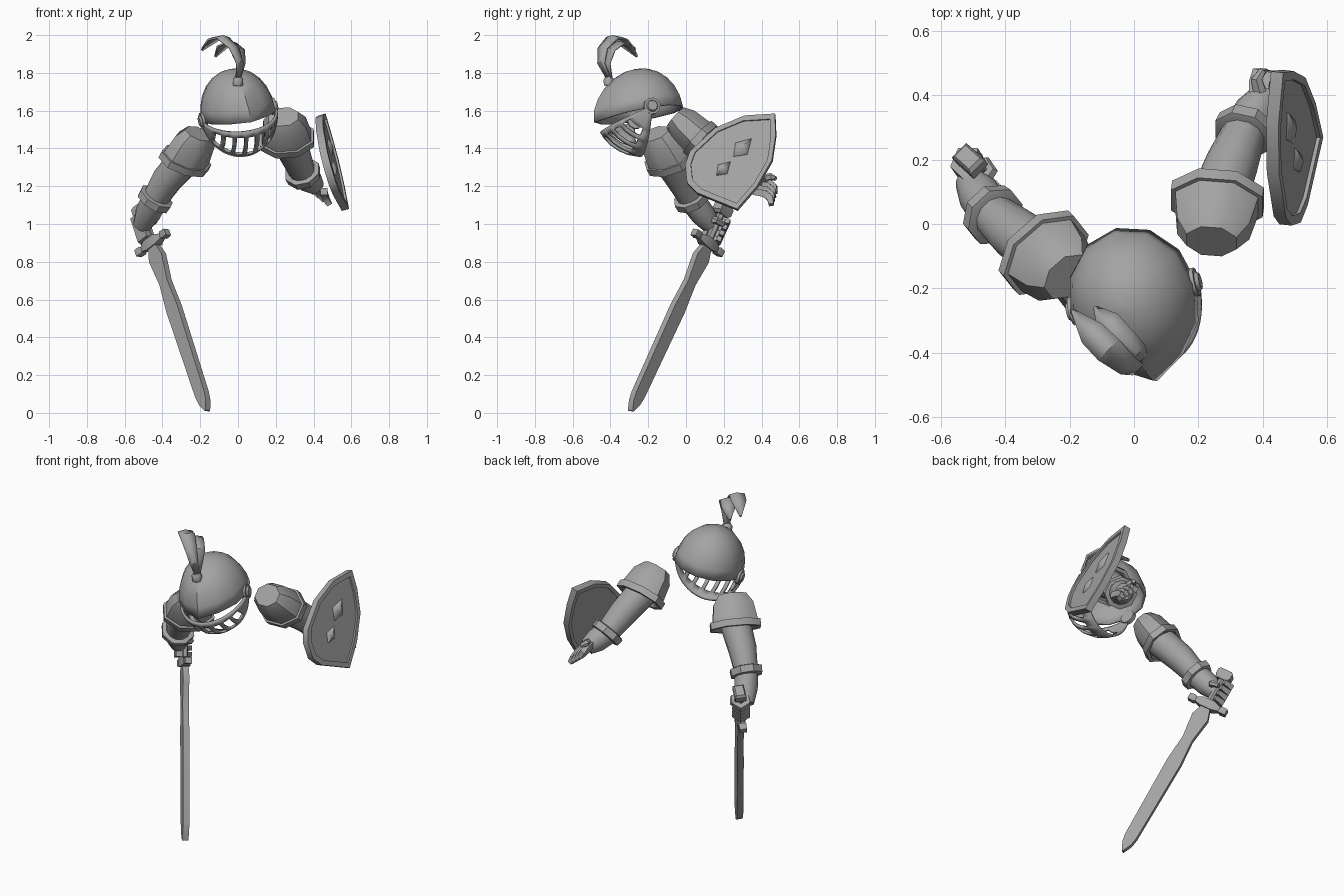
import bpy, bmesh
from math import sin, cos, pi, radians, sqrt
from mathutils import Vector, Matrix

cube = bpy.data.objects.get("Cube")
if cube:
    bpy.data.objects.remove(cube, do_unlink=True)

steel = bpy.data.materials.new("steel_grey")
steel.use_nodes = True
grey = (0.37, 0.37, 0.37, 1)
steel.diffuse_color = grey
steel.node_tree.nodes["Principled BSDF"].inputs["Base Color"].default_value = grey
parts = []


def finish(name, bm, thickness=0, matrix=None):
    """Turn a bmesh into a named object, with an optional shell thickness."""
    bmesh.ops.recalc_face_normals(bm, faces=bm.faces)
    mesh = bpy.data.meshes.new(name)
    bm.to_mesh(mesh)
    bm.free()
    mesh.materials.append(steel)
    obj = bpy.data.objects.new(name, mesh)
    bpy.context.collection.objects.link(obj)
    if thickness:
        shell = obj.modifiers.new("shell", 'SOLIDIFY')
        shell.thickness = thickness
        shell.offset = 0
    if matrix:
        obj.matrix_world = matrix
    parts.append(obj)
    return obj


def skin(name, rings, caps=True, closed=True, thickness=0, matrix=None):
    """Join rows of points into a surface."""
    bm = bmesh.new()
    rows = [[bm.verts.new(p) for p in ring] for ring in rings]
    count = len(rows[0])
    for a, b in zip(rows, rows[1:]):
        for i in range(count if closed else count - 1):
            j = (i + 1) % count
            bm.faces.new((a[i], a[j], b[j], b[i]))
    if caps:
        bm.faces.new(rows[0])
        bm.faces.new(rows[-1])
    return finish(name, bm, thickness, matrix)


def section(centre, axis, hint, rx, ry, sides):
    """Elliptical or rectangular ring across an axis; rx lies along hint."""
    axis = Vector(axis).normalized()
    u = Vector(hint)
    u = (u - axis * u.dot(axis)).normalized()
    v = axis.cross(u)
    grow = sqrt(2) if sides == 4 else 1
    turns = [2 * pi * (i + 0.5) / sides for i in range(sides)]
    return [Vector(centre) + u * rx * grow * cos(t) + v * ry * grow * sin(t) for t in turns]


def straight(name, start, axis, hint, profile, sides=8, matrix=None):
    """Loft along a line; profile rows are distance, rx, ry."""
    start, axis = Vector(start), Vector(axis).normalized()
    return skin(name, [section(start + axis * d, axis, hint, rx, ry, sides)
                       for d, rx, ry in profile], matrix=matrix)


def tube(name, points, radii, hint=(0, 0, 1), sides=12):
    """Loft along a bent path."""
    points = [Vector(p) for p in points]
    last = len(points) - 1
    rings = []
    for i, p in enumerate(points):
        tangent = points[min(i + 1, last)] - points[max(i - 1, 0)]
        rings.append(section(p, tangent, hint, radii[i], radii[i], sides))
    return skin(name, rings)


# Helmet frame: turned, rolled and nodding forward
left = Vector((0.953, 0.226, 0.2)).normalized()
back = Vector((-0.25, 0.96, 0.11))
back = (back - left * back.dot(left)).normalized()
up = left.cross(back)
head = Matrix((left, back, up)).transposed().to_4x4()
head.translation = (0, -0.225, 1.585)

# Helmet dome, with a pointed brow and an open bottom
rings = []
for level in range(7):
    e = pi / 2 * level / 6.2
    ring = []
    for i in range(12):
        t = 2 * pi * i / 12
        depth = 0.215 if sin(t) > 0 else 0.24
        brow = 0.03 * cos(e) ** 4 if i == 9 else 0
        drop = -0.012 * max(0, 0.4 - sin(t)) * cos(e) ** 4
        ring.append((0.197 * cos(e) * cos(t), (depth * cos(e) + brow) * sin(t),
                     0.235 * sin(e) + drop))
    rings.append(ring)
dome = skin("helmet_dome", rings, caps=False, thickness=0.012, matrix=head)
cap = bmesh.new()
cap.from_mesh(dome.data)
bmesh.ops.holes_fill(cap, edges=[e for e in cap.edges if e.is_boundary
                                 and e.verts[0].co.z > 0.2])
cap.to_mesh(dome.data)
cap.free()

# Visor: curved shell with slots left out between the bars
columns = 30
tilts = [17, 26, 38, 51, 64, 80]
bm = bmesh.new()
grid = []
for a in map(radians, tilts):
    row = []
    for i in range(columns + 1):
        t = 0.06 + (pi - 0.12) * i / columns
        row.append(bm.verts.new((0.2 * cos(t), -0.25 * sin(t) * cos(a),
                                 -0.225 * sin(t) * sin(a))))
    grid.append(row)
for r in range(len(tilts) - 1):
    for i in range(columns):
        slot = 0 < r < 4 and 5 <= i < 25 and (i - 5) % 3 < 2
        if not slot:
            bm.faces.new((grid[r][i], grid[r][i + 1], grid[r + 1][i + 1], grid[r + 1][i]))
finish("visor", bm, 0.014, head)

# Visor hinges
for side, name in ((1, "left"), (-1, "right")):
    straight(name + "_visor_hinge", (0.18 * side, 0, 0), (side, 0, 0), (0, 0, 1),
             [(0, 0.045, 0.045), (0.025, 0.045, 0.045), (0.025, 0.032, 0.032),
              (0.036, 0.026, 0.026)], 10, head)

# Plume: socket and two curling feathers
straight("plume_socket", (0, -0.405, 1.735), (0, -0.2, 1), (1, 0, 0),
         [(0, 0.03, 0.03), (0.03, 0.03, 0.03), (0.045, 0.018, 0.018)], 8)
across = Vector((0.7, 0.7, 0))
feathers = {
    "long_feather": [(0, -0.405, 1.76), (0.01, -0.45, 1.85), (-0.02, -0.44, 1.93),
                     (-0.08, -0.39, 1.985), (-0.13, -0.34, 1.975), (-0.19, -0.27, 1.92)],
    "short_feather": [(0, -0.4, 1.76), (0.02, -0.42, 1.85), (0.01, -0.4, 1.92),
                      (-0.04, -0.36, 1.955), (-0.08, -0.31, 1.94), (-0.12, -0.26, 1.885)]}
for name, path in feathers.items():
    widths = [0.013, 0.024, 0.034, 0.045, 0.042, 0.004]
    rows = []
    for p, w in zip(path, widths):
        crest = Vector(p) + Vector((0, 0, 0.01))
        rows.append([Vector(p) - across * w, crest, Vector(p) + across * w])
    skin(name, rows, caps=False, closed=False, thickness=0.01)

# Arms: shoulder plate, sleeve, cuff and gauntlet
shoulder = [(-0.19, 0.085, 0.07), (-0.135, 0.122, 0.098), (-0.03, 0.14, 0.11),
            (-0.03, 0.155, 0.122), (0.01, 0.155, 0.122), (0.01, 0.135, 0.1),
            (-0.01, 0.1, 0.09)]
cuff = [(-0.025, 0.085, 0.085), (-0.02, 0.098, 0.098), (0.02, 0.095, 0.095),
        (0.025, 0.075, 0.075)]


def arm(side, rim, axis, hint, elbow, wrist, palm):
    rim, wrist, palm = Vector(rim), Vector(wrist), Vector(palm)
    straight(side + "_shoulder_plate", rim, axis, hint, shoulder)
    tube(side + "_sleeve", [rim - Vector(axis) * 0.03, elbow, wrist],
         [0.09, 0.082, 0.068], hint)
    straight(side + "_cuff", wrist, wrist - Vector(elbow), hint, cuff)
    tube(side + "_gauntlet", [wrist, wrist.lerp(palm, 0.55), palm],
         [0.07, 0.068, 0.048], hint)


arm("right", (-0.285, -0.085, 1.325), (-0.4, 0.4, -0.78), (1, 0.8, 0),
    (-0.375, -0.025, 1.235), (-0.44, 0.03, 1.13), (-0.51, 0.135, 0.99))
arm("left", (0.26, 0.085, 1.44), (0.1, 0.72, -0.66), (1, 0, 0),
    (0.305, 0.19, 1.36), (0.345, 0.29, 1.265), (0.41, 0.4, 1.2))

# Sword frame: long axis, blade width and blade thickness
guard = Vector((-0.452, 0.115, 0.9))
along = Vector((-0.284, 0.4, 0.872)).normalized()
thin = Vector((0.704, 0.704, -0.094))
wide = along.cross(thin).normalized()
blade = [(0, 0.042), (0.03, 0.03), (0.09, 0.05), (0.13, 0.045), (0.24, 0.031),
         (0.31, 0.036), (0.4, 0.043), (0.92, 0.036), (0.97, 0.028), (1.02, 0.004)]
straight("sword_blade", guard, -along, wide, [(d, w, 0.018) for d, w in blade], 4)
straight("sword_grip", guard, along, wide, [(0, 0.022, 0.02), (0.2, 0.022, 0.02)], 6)
straight("sword_pommel", guard + along * 0.17, along, wide,
         [(0, 0.03, 0.025), (0.015, 0.045, 0.032), (0.05, 0.045, 0.032),
          (0.062, 0.034, 0.024)], 4)
straight("sword_guard", guard - wide * 0.12, wide, along,
         [(0, 0.018, 0.02), (0.035, 0.02, 0.022), (0.045, 0.014, 0.017),
          (0.085, 0.027, 0.028), (0.155, 0.027, 0.028), (0.195, 0.014, 0.017),
          (0.205, 0.02, 0.022), (0.24, 0.018, 0.02)], 4)

# Right fingers and thumb wrapped round the grip
finger = [0.018, 0.018, 0.017, 0.013]
for i in range(4):
    g = guard + along * (0.045 + 0.036 * i)
    wrap = [(-0.02, -0.035), (0.045, -0.035), (0.064, 0.005), (0.025, 0.04)]
    tube(f"right_finger_{i + 1}", [g + wide * a + thin * b for a, b in wrap],
         finger, along, 4)
g = guard + along * 0.12
tube("right_thumb", [g - wide * 0.04 - thin * 0.01, g - wide * 0.035 + thin * 0.03,
                     g + wide * 0.01 + thin * 0.042], [0.022, 0.02, 0.014], along, 6)

# Left fingers and thumb reaching behind the shield
for i in range(4):
    base = Vector((0.375 + 0.027 * i, 0.375 - 0.006 * i, 1.235 - 0.021 * i))
    tube(f"left_finger_{i + 1}", [base, base + Vector((0, 0.06, -0.012)),
                                  base + Vector((0.01, 0.09, -0.038)),
                                  base + Vector((0.03, 0.095, -0.07))],
         finger, (1, 0, 0), 4)
tube("left_thumb", [(0.4, 0.38, 1.23), (0.38, 0.45, 1.25), (0.4, 0.475, 1.24)],
     [0.025, 0.02, 0.012], (1, 0, 0), 6)

# Shield: bordered plate leaning outward
outline = [(0.47, 1.585), (0.31, 1.575), (0.155, 1.51), (0.02, 1.385), (-0.005, 1.315),
           (0.005, 1.22), (0.06, 1.165), (0.27, 1.08), (0.375, 1.2), (0.455, 1.34),
           (0.475, 1.475)]
normal = Vector((1, -0.11, 0.29)).normalized()


def on_shield(y, z, lift=0.0):
    return Vector((0.465 + 0.29 * (1.58 - z) + 0.11 * (y - 0.47), y, z)) + normal * lift


inner = [(0.25 + (y - 0.25) * 0.88, 1.34 + (z - 1.34) * 0.88) for y, z in outline]
layers = [(inner, -0.03), (inner, -0.04), (outline, -0.04), (outline, 0),
          (inner, 0), (inner, -0.012)]
skin("shield", [[on_shield(y, z, lift) for y, z in edge] for edge, lift in layers])

# Raised diamonds on the shield
for name, y, z, size in (("upper_diamond", 0.295, 1.405, 0.058),
                         ("lower_diamond", 0.195, 1.295, 0.045)):
    rows = []
    for scale, lift in ((1, -0.014), (0.9, -0.006), (0.1, 0.008)):
        s = size * scale
        rows.append([on_shield(y + s * a, z + s * b, lift)
                     for a, b in ((0.9, 0.9), (-0.6, 0.5), (-0.8, -0.8), (0.5, -0.6))])
    skin(name, rows)

# Smooth gentle curves, keep facets crisp
bpy.ops.object.select_all(action='DESELECT')
for obj in parts:
    obj.select_set(True)
bpy.context.view_layer.objects.active = parts[0]
bpy.ops.object.shade_smooth_by_angle(angle=radians(40))
